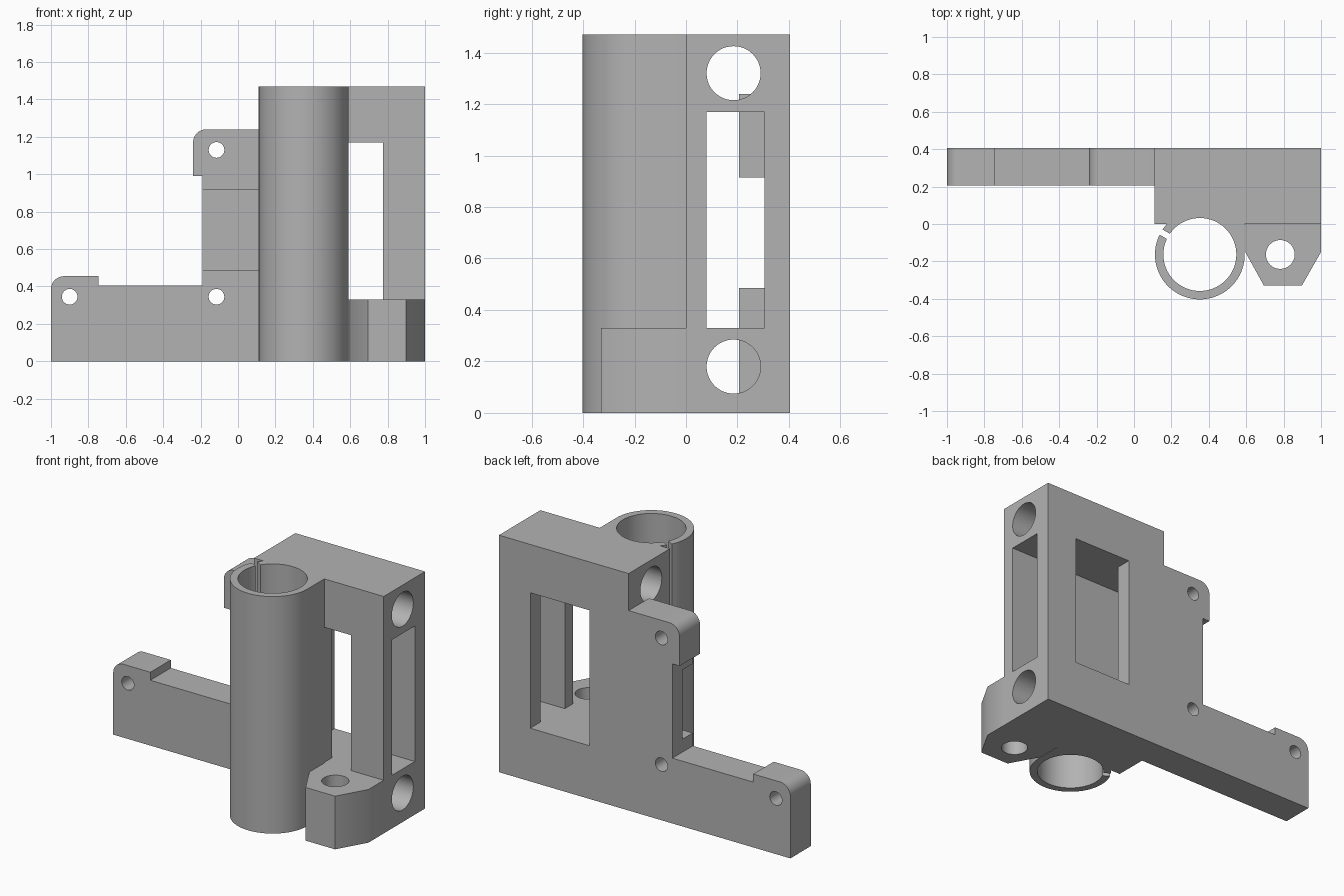
import bpy, bmesh, math
from mathutils import Matrix, Vector

if "Cube" in bpy.data.objects:
    bpy.data.objects.remove(bpy.data.objects["Cube"])

grey = bpy.data.materials.new("light_grey_plastic")
grey.use_nodes = True
colour = (0.45, 0.45, 0.45, 1)
grey.diffuse_color = colour
grey.node_tree.nodes["Principled BSDF"].inputs["Base Color"].default_value = colour

HEIGHT = 1.47


def finish(name, bm):
    bmesh.ops.recalc_face_normals(bm, faces=bm.faces)
    mesh = bpy.data.meshes.new(name)
    bm.to_mesh(mesh)
    bm.free()
    mesh.materials.append(grey)
    ob = bpy.data.objects.new(name, mesh)
    bpy.context.collection.objects.link(ob)
    return ob


def box(name, x, y, z):
    bm = bmesh.new()
    size = Vector((x[1] - x[0], y[1] - y[0], z[1] - z[0]))
    mid = Vector((sum(x) / 2, sum(y) / 2, sum(z) / 2))
    bmesh.ops.create_cube(bm, size=1, matrix=Matrix.Translation(mid) @ Matrix.Diagonal(size.to_4d()))
    return finish(name, bm)


def rod(name, axis, centre, radius, length, sides=48):
    bm = bmesh.new()
    turn = Vector((0, 0, 1)).rotation_difference(Vector(axis)).to_matrix().to_4x4()
    bmesh.ops.create_cone(bm, cap_ends=True, segments=sides, radius1=radius, radius2=radius,
                          depth=length, matrix=Matrix.Translation(centre) @ turn)
    return finish(name, bm)


def prism(name, points, push):
    bm = bmesh.new()
    face = bm.faces.new([bm.verts.new(p) for p in points])
    new = bmesh.ops.extrude_face_region(bm, geom=[face])["geom"]
    bmesh.ops.translate(bm, vec=push, verts=[v for v in new if isinstance(v, bmesh.types.BMVert)])
    return finish(name, bm)


def combine(target, operation, *tools):
    # apply each boolean at once and discard its tool
    for tool in tools:
        mod = target.modifiers.new("boolean", "BOOLEAN")
        mod.operation, mod.solver, mod.object = operation, "EXACT", tool
        bpy.context.view_layer.objects.active = target
        bpy.ops.object.modifier_apply(modifier=mod.name)
        bpy.data.objects.remove(tool)


def corner(x, z, r, steps=10):
    # rounded upper left corner, from its top end to its side end
    return [(x + r - r * math.sin(a), z - r + r * math.cos(a))
            for a in (math.pi / 2 * i / steps for i in range(steps + 1))]


# Main block, with the side slot, front and back windows, and rod holes
body = box("carriage_body", (0.11, 1), (0, 0.405), (0, HEIGHT))
opening = (0.33, 1.17)
combine(body, "DIFFERENCE",
        box("side_slot", (0, 1.1), (0.08, 0.305), opening),
        box("front_window", (0.59, 0.775), (-0.1, 0.2), opening),
        box("back_window", (0.38, 0.785), (0.2, 0.5), opening),
        *[rod("rod_hole", (1, 0, 0), (0.5, 0.185, z), 0.105, 1.4) for z in (0.18, 1.32)])

# Mounting plate with rounded tabs, screw holes and a front recess
outline = ([(0.11, 0), (0.11, 1.24)] + corner(-0.24, 1.24, 0.07)
           + [(-0.24, 0.99), (-0.19, 0.99), (-0.19, 0.405), (-0.745, 0.405), (-0.745, 0.455)]
           + corner(-1, 0.455, 0.07) + [(-1, 0)])
plate = prism("mounting_plate", [(x, 0.205, z) for x, z in outline], (0, 0.2, 0))
combine(plate, "DIFFERENCE",
        box("plate_recess", (-0.3, 0.2), (0.1, 0.305), (0.485, 0.915)),
        *[rod("screw_hole", (0, 1, 0), (x, 0.3, z), 0.042, 0.5, 32)
          for x, z in ((-0.9, 0.345), (-0.115, 0.345), (-0.115, 1.13))])

# Lower bracket with its vertical hole
bracket = prism("lower_bracket",
                [(x, y, 0) for x, y in ((0.595, 0), (1, 0), (1, -0.15), (0.897, -0.33),
                                        (0.695, -0.33), (0.595, -0.15))], (0, 0, 0.33))
combine(bracket, "DIFFERENCE", rod("bracket_hole", (0, 0, 1), (0.782, -0.163, 0.2), 0.077, 1))

# Bearing sleeve and the web tying it to the block
centre = Vector((0.352, -0.163, HEIGHT / 2))
sleeve = rod("bearing_sleeve", (0, 0, 1), centre, 0.24, HEIGHT, 96)
web = box("sleeve_web", (centre.x, 0.592), (centre.y, 0), (0, HEIGHT))
combine(body, "UNION", plate, sleeve, web, bracket)

# Sleeve bore and the clamping split along it
split = box("sleeve_split", (0.15, 0.262), (-0.016, 0.016), (-1, 1))
split.data.transform(Matrix.Translation(centre) @ Matrix.Rotation(math.radians(150), 4, "Z"))
combine(body, "DIFFERENCE", rod("bore", (0, 0, 1), centre, 0.195, 2, 96), split)

bpy.ops.object.select_all(action="DESELECT")
body.select_set(True)
bpy.context.view_layer.objects.active = body
bpy.ops.object.shade_smooth_by_angle(angle=math.radians(30))
